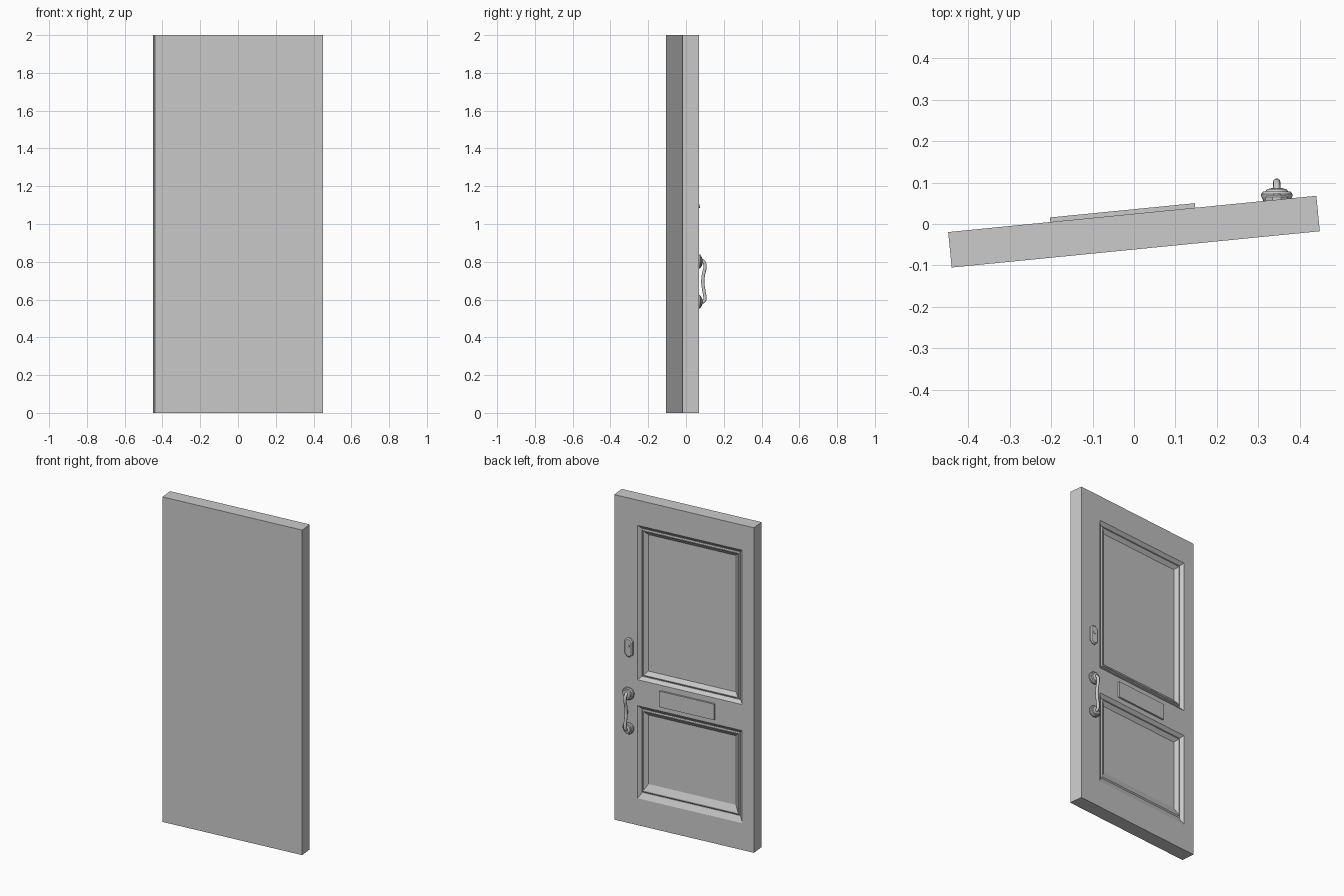
import bpy, bmesh, math
from mathutils import Matrix, Vector

if "Cube" in bpy.data.objects:
    bpy.data.objects.remove(bpy.data.objects["Cube"])

# The leaf stands slightly turned about z; local +y is the panelled face
SWING = Matrix.Translation((0, -0.0185, 0)) @ Matrix.Rotation(math.atan(0.0985), 4, 'Z')
HW, HT, H = 0.447, 0.043, 2.0
HX = 0.345  # x of handle and lock


def make(name, bm, matrix=None, smooth=False):
    bmesh.ops.remove_doubles(bm, verts=bm.verts, dist=1e-5)
    bmesh.ops.recalc_face_normals(bm, faces=bm.faces)
    me = bpy.data.meshes.new(name)
    bm.to_mesh(me)
    bm.free()
    ob = bpy.data.objects.new(name, me)
    bpy.context.collection.objects.link(ob)
    if matrix:
        me.transform(matrix)
    if smooth:
        bpy.ops.object.select_all(action='DESELECT')
        ob.select_set(True)
        bpy.context.view_layer.objects.active = ob
        bpy.ops.object.shade_smooth_by_angle(angle=math.radians(35))
    return ob


def quad(bm, *pts):
    bm.faces.new([bm.verts.new(p) for p in pts])


def loft(bm, rings, cap=True):
    # Bridge a list of equal closed rings, capping the last one
    rings = [[bm.verts.new(p) for p in r] for r in rings]
    for a, b in zip(rings, rings[1:]):
        n = len(a)
        for i in range(n):
            bm.faces.new((a[i], a[(i + 1) % n], b[(i + 1) % n], b[i]))
    if cap:
        bm.faces.new(rings[-1])


# Door leaf: plain front and sides, panelled back
PX0, PX1 = -0.372, 0.298
panels = [(0.165, 0.735, 0.09), (0.895, 1.845, 0.055)]  # z0, z1, bottom moulding width
xs = [-HW, PX0, PX1, HW]
zs = [0, 0.165, 0.735, 0.895, 1.845, H]
bm = bmesh.new()
for i in range(3):
    for j in range(5):
        if i == 1 and j in (1, 3):
            continue
        quad(bm, (xs[i], HT, zs[j]), (xs[i + 1], HT, zs[j]),
             (xs[i + 1], HT, zs[j + 1]), (xs[i], HT, zs[j + 1]))
quad(bm, (-HW, -HT, 0), (HW, -HT, 0), (HW, -HT, H), (-HW, -HT, H))
for j in range(5):
    for x in (-HW, HW):
        quad(bm, (x, -HT, zs[j]), (x, HT, zs[j]), (x, HT, zs[j + 1]), (x, -HT, zs[j + 1]))
for i in range(3):
    for z in (0, H):
        quad(bm, (xs[i], -HT, z), (xs[i + 1], -HT, z), (xs[i + 1], HT, z), (xs[i], HT, z))
# Moulded recesses: (share of moulding width, depth)
moulding = [(0, 0), (0.35, 0.016), (0.42, 0.016), (0.5, 0.009), (0.58, 0.009), (1, 0.026)]
for z0, z1, wb in panels:
    w = 0.055
    loft(bm, [[(PX0 + w * t, HT - d, z0 + wb * t), (PX1 - w * t, HT - d, z0 + wb * t),
               (PX1 - w * t, HT - d, z1 - w * t), (PX0 + w * t, HT - d, z1 - w * t)]
              for t, d in moulding])
make("door_leaf", bm, SWING)

# Letter plate
bm = bmesh.new()
bmesh.ops.create_cube(bm, size=1, matrix=Matrix.Translation((-0.023, HT + 0.004, 0.813))
                      @ Matrix.Diagonal((0.352, 0.014, 0.098, 1)))
make("letter_plate", bm, SWING)


# Lock plate: long octagon with chamfered rim
def octagon(hw, hh, c, y, z):
    pts = [(hw, hh - c), (hw - c, hh), (-hw + c, hh), (-hw, hh - c)]
    pts += [(-a, -b) for a, b in pts]
    return [(HX + a, y, z + b) for a, b in pts]


bm = bmesh.new()
loft(bm, [octagon(0.027, 0.058, 0.017, 0.05, 1.083), octagon(0.027, 0.058, 0.017, 0.065, 1.083),
          octagon(0.021, 0.051, 0.014, 0.070, 1.083)])
make("lock_plate", bm)


# Turned parts, lathed about y
def lathe(name, profile, z, n=24):
    bm = bmesh.new()
    loft(bm, [[(HX + r * math.cos(2 * math.pi * k / n), y, z + r * math.sin(2 * math.pi * k / n))
               for k in range(n)] for r, y in profile])
    return make(name, bm, smooth=True)


lathe("lock_cylinder", [(0.009, 0.066), (0.009, 0.073), (0.007, 0.074)], 1.095, 16)
rose = [(0.030, 0.048), (0.034, 0.060), (0.0375, 0.066), (0.0375, 0.073), (0.033, 0.078),
        (0.027, 0.079), (0.024, 0.084), (0.012, 0.087)]
lathe("upper_rose", rose, 0.802)
lathe("lower_rose", [(r * 0.93, y) for r, y in rose], 0.588)

# Pull handle: bowed bar swept along a smooth path
path = [(0.078, 0.812), (0.094, 0.800), (0.101, 0.775), (0.093, 0.735), (0.089, 0.695),
        (0.094, 0.650), (0.100, 0.612), (0.096, 0.592), (0.078, 0.584)]
cu = bpy.data.curves.new("pull_path", 'CURVE')
cu.dimensions = '3D'
sp = cu.splines.new('BEZIER')
sp.bezier_points.add(len(path) - 1)
for p, (y, z) in zip(sp.bezier_points, path):
    p.co = (HX, y, z)
    p.handle_left_type = p.handle_right_type = 'AUTO'
cu.bevel_depth = 0.009
cu.bevel_resolution = 3
cu.resolution_u = 5
cu.use_fill_caps = True
pull = bpy.data.objects.new("pull_handle", cu)
bpy.context.collection.objects.link(pull)
